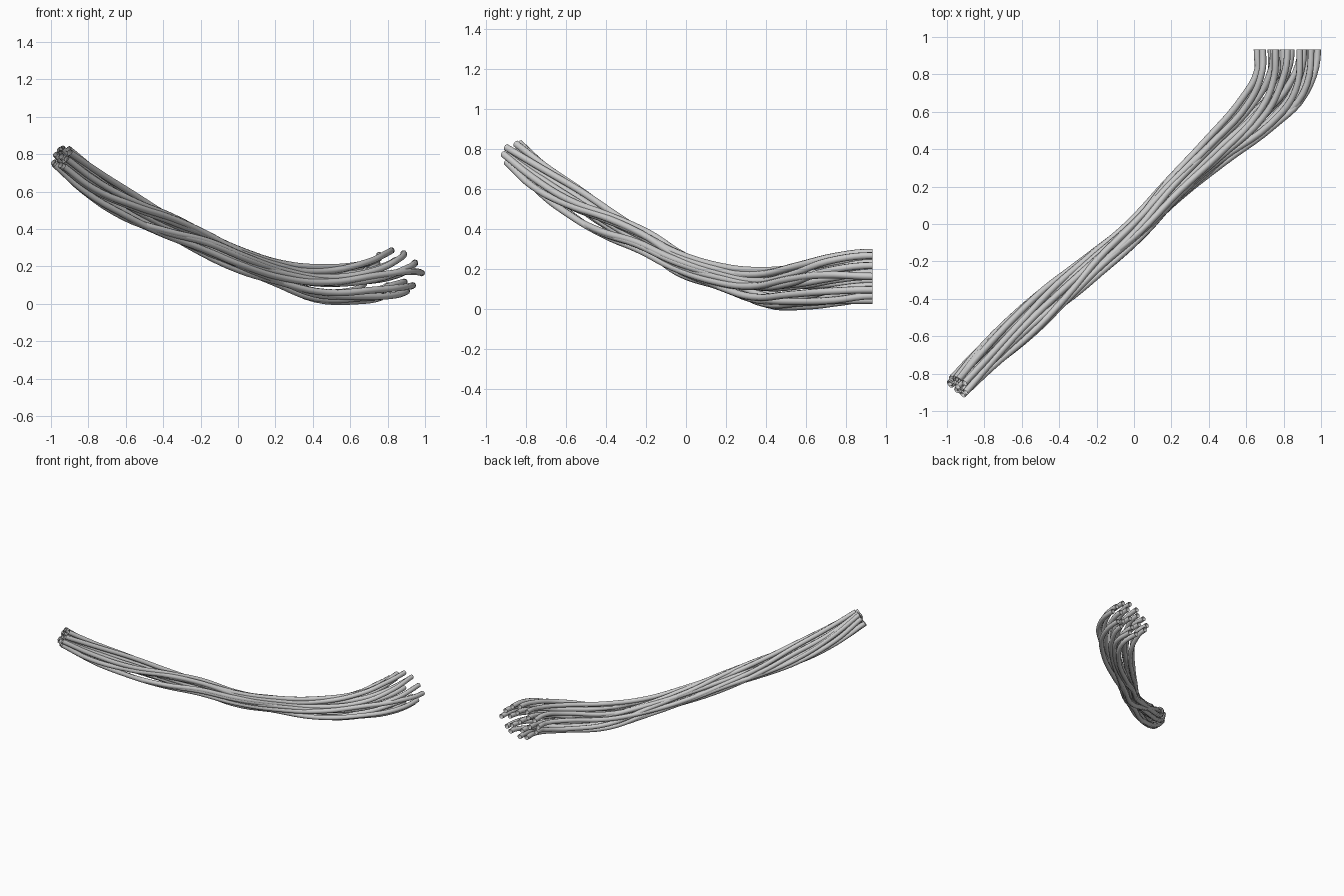
import bpy, math, random
from mathutils import Vector

if "Cube" in bpy.data.objects:
    bpy.data.objects.remove(bpy.data.objects["Cube"])

random.seed(11)
R = 0.018  # cable radius

# centre line stations: position, half width, half height, twist in degrees
STATIONS = [
    ((-0.940, -0.865, 0.785), .060, .056, -150),
    ((-0.79, -0.72, 0.655), .064, .066, -125),
    ((-0.59, -0.535, 0.525), .070, .070, -100),
    ((-0.40, -0.37, 0.422), .066, .064, -75),
    ((-0.20, -0.205, 0.330), .056, .056, -52),
    ((0.01, -0.035, 0.233), .056, .052, -35),
    ((0.22, 0.185, 0.160), .060, .060, -22),
    ((0.43, 0.385, 0.110), .076, .090, -10),
    ((0.665, 0.600, 0.122), .115, .106, -4),
    ((0.785, 0.76, 0.150), .148, .116, 0),
    ((0.82, 0.932, 0.165), .162, .120, 0),
]

# cross-section layout: centre cable, inner ring, outer ring
layout = [(0.0, 0.0)]
layout += [(0.55 + random.uniform(-.06, .1), math.tau * i / 6 + 0.3) for i in range(6)]
layout += [(1.0 if i % 3 == 0 else random.uniform(.88, 1),
            math.tau * i / 12 + (0 if i % 3 == 0 else random.uniform(-.15, .15)))
           for i in range(12)]

pts = [Vector(s[0]) for s in STATIONS]
frames = []
for i in range(len(pts)):
    t = (pts[min(i + 1, len(pts) - 1)] - pts[max(i - 1, 0)]).normalized()
    if i == len(pts) - 1:
        t = Vector((0, 1, 0))
    side = t.cross(Vector((0, 0, 1))).normalized()
    frames.append((side, side.cross(t), t))


def add_cable(name, rad, ang):
    """One open round cable following the bundle with its own small wander."""
    cu = bpy.data.curves.new(name, 'CURVE')
    cu.dimensions = '3D'
    cu.bevel_depth = R
    cu.bevel_resolution = 2
    cu.resolution_u = 5
    sp = cu.splines.new('BEZIER')
    sp.bezier_points.add(len(pts) - 1)
    phase = random.uniform(0, math.tau)
    drift = random.uniform(-0.9, 0.9)      # cables change order along the run
    last = len(pts) - 1
    for i, (s, p) in enumerate(zip(STATIONS, pts)):
        u = i / last
        fade = min(1, 3.5 * (1 - u))
        r = min(1.0, max(0.0, rad + 0.28 * math.sin(math.pi * u) * math.sin(phase + i * 0.9)))
        a = ang + math.radians(s[3]) + drift * (1 - u) + 0.45 * fade * math.sin(phase * 2 + i * 0.8) * min(1, 4 * u)
        side, up, t = frames[i]
        b = sp.bezier_points[i]
        b.co = p + side * (s[1] * r * math.cos(a)) + up * (s[2] * r * math.sin(a))
        if i == 0:
            b.co += t * random.uniform(-0.012, 0.012)   # ragged cut
        b.handle_left_type = b.handle_right_type = 'AUTO'
    # straight exit at the fanned end
    b = sp.bezier_points[-1]
    b.handle_left_type = b.handle_right_type = 'FREE'
    b.handle_left = b.co - Vector((0, 0.08, 0))
    b.handle_right = b.co + Vector((0, 0.08, 0))
    ob = bpy.data.objects.new(name, cu)
    bpy.context.collection.objects.link(ob)
    return ob


cables = [add_cable(f"cable_{i + 1:02d}", r, a) for i, (r, a) in enumerate(layout)]

# convert to meshes with smooth sides
bpy.ops.object.select_all(action='DESELECT')
for ob in cables:
    ob.select_set(True)
bpy.context.view_layer.objects.active = cables[0]
bpy.ops.object.convert(target='MESH')
bpy.ops.object.shade_smooth_by_angle(angle=math.radians(50))
